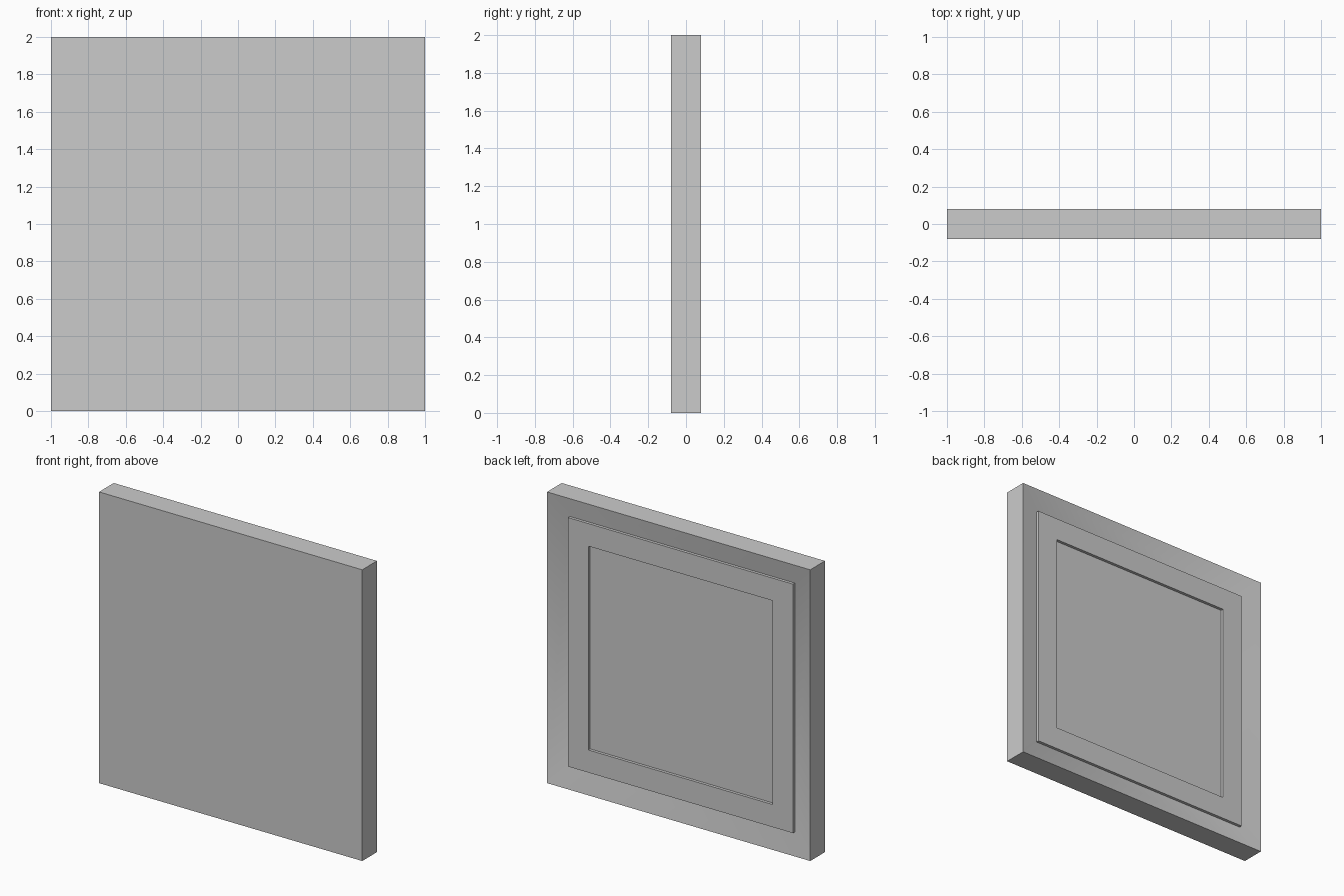
import bpy
import bmesh
import math

if "Cube" in bpy.data.objects:
    bpy.data.objects.remove(bpy.data.objects["Cube"])


def square_ring(bm, half, y):
    """Square loop of vertices, centred on the tile, at depth y."""
    return [bm.verts.new((sx * half, y, 1 + sz * half))
            for sx, sz in ((-1, -1), (1, -1), (1, 1), (-1, 1))]


# Profile from the flat front, round the rim, to the recessed back: (half size, y)
profile = [
    (1.0, -0.08),    # flat front
    (1.0, 0.08),     # outer rim
    (0.855, 0.04),   # foot of the sloped border
    (0.855, 0.06),   # raised inner band
    (0.70, 0.06),    # inner edge of the band
    (0.70, 0.04),    # recessed centre
]

bm = bmesh.new()
rings = [square_ring(bm, half, y) for half, y in profile]
for a, b in zip(rings, rings[1:]):
    for i in range(4):
        j = (i + 1) % 4
        bm.faces.new((a[i], a[j], b[j], b[i]))
bm.faces.new(rings[0])
bm.faces.new(rings[-1])
bmesh.ops.recalc_face_normals(bm, faces=bm.faces)

mesh = bpy.data.meshes.new("framed_panel")
bm.to_mesh(mesh)
bm.free()
panel = bpy.data.objects.new("framed_panel", mesh)
bpy.context.collection.objects.link(panel)

# Soft mitres on the sloped border, crisp steps elsewhere
bpy.context.view_layer.objects.active = panel
panel.select_set(True)
bpy.ops.object.shade_smooth_by_angle(angle=math.radians(30))
